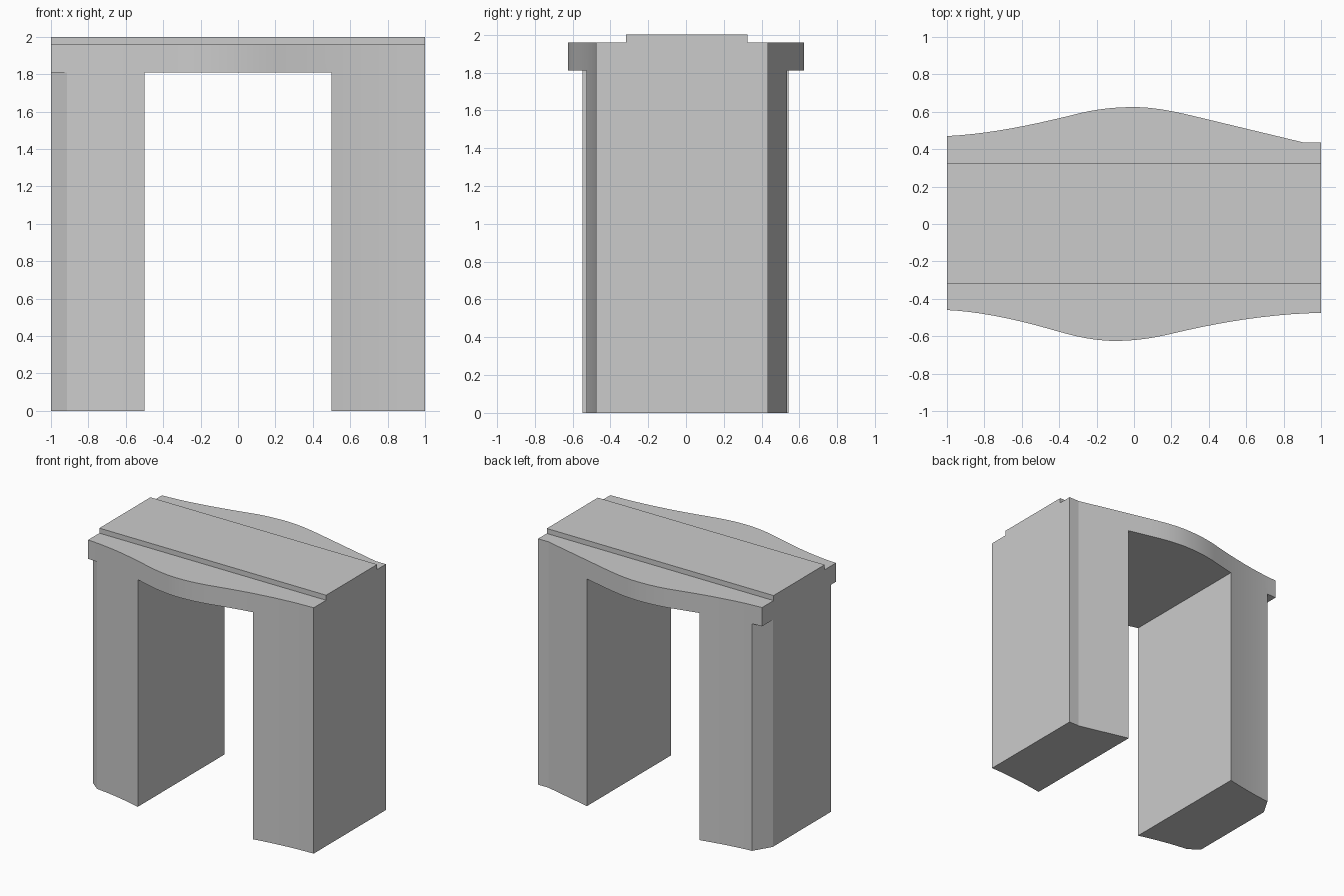
import bpy, bmesh

if "Cube" in bpy.data.objects:
    bpy.data.objects.remove(bpy.data.objects["Cube"])

# Bowed side curves: (x, distance from centre line, slope)
FRONT = [(-1, .46, .05), (-.4, .576, .29), (-.1, .625, 0), (.2, .587, -.24), (1, .475, -.02)]
BACK = [(-1, .47, .05), (-.3, .59, .25), (0, .625, 0), (.37, .565, -.241), (.91, .435, -.241)]


def sample(keys, steps=10):
    """Smooth Hermite curve through the keys."""
    pts = []
    for (x0, y0, m0), (x1, y1, m1) in zip(keys, keys[1:]):
        h = x1 - x0
        for i in range(steps):
            t = i / steps
            y = ((2*t**3 - 3*t**2 + 1) * y0 + (t**3 - 2*t**2 + t) * h * m0
                 + (3*t**2 - 2*t**3) * y1 + (t**3 - t**2) * h * m1)
            pts.append((x0 + h * t, y))
    return pts + [keys[-1][:2]]


def prism(name, outline, z0, z1):
    """Extrude a flat outline from z0 to z1."""
    bm = bmesh.new()
    face = bm.faces.new([bm.verts.new((x, y, z0)) for x, y in outline])
    top = bmesh.ops.extrude_face_region(bm, geom=[face])["geom"]
    bmesh.ops.translate(bm, vec=(0, 0, z1 - z0),
                        verts=[v for v in top if isinstance(v, bmesh.types.BMVert)])
    bmesh.ops.recalc_face_normals(bm, faces=bm.faces)
    mesh = bpy.data.meshes.new(name)
    bm.to_mesh(mesh)
    bm.free()
    ob = bpy.data.objects.new(name, mesh)
    bpy.context.collection.objects.link(ob)
    return ob


def rect(x0, x1, y0, y1):
    return [(x0, y0), (x1, y0), (x1, y1), (x0, y1)]


def cut(target, cutter):
    mod = target.modifiers.new("cut", 'BOOLEAN')
    mod.operation, mod.solver, mod.object = 'DIFFERENCE', 'EXACT', cutter
    bpy.context.view_layer.objects.active = target
    bpy.ops.object.modifier_apply(modifier=mod.name)
    bpy.data.objects.remove(cutter)


# Arch body: bowed block with an opening between two legs
outline = [(x, -y) for x, y in sample(FRONT)] + [(1, .435)] + sample(BACK)[::-1]
arch = prism("arch_body", outline, 0, 1.96)
cut(arch, prism("opening_cutter", rect(-.5, .5, -1, 1), -.1, 1.81))

# Chamfered outer corners of the left leg, below the overhanging slab
for side, y_end, y_leg in ((-1, .40, .467), (1, .335, .477)):
    slope = (y_leg - y_end) / .085
    wedge = [(-1.1, side * (y_end - .1 * slope)), (-.915, side * y_leg),
             (-.915, side * .7), (-1.1, side * .7)]
    cut(arch, prism("corner_cutter", wedge, -.1, 1.81))

# Raised strip along the top
prism("top_strip", rect(-1, 1, -.318, .325), 1.96, 2)

# Smooth bowed sides, crisp edges
bpy.ops.object.select_all(action='DESELECT')
arch.select_set(True)
bpy.context.view_layer.objects.active = arch
bpy.ops.object.shade_smooth_by_angle(angle=.15)
